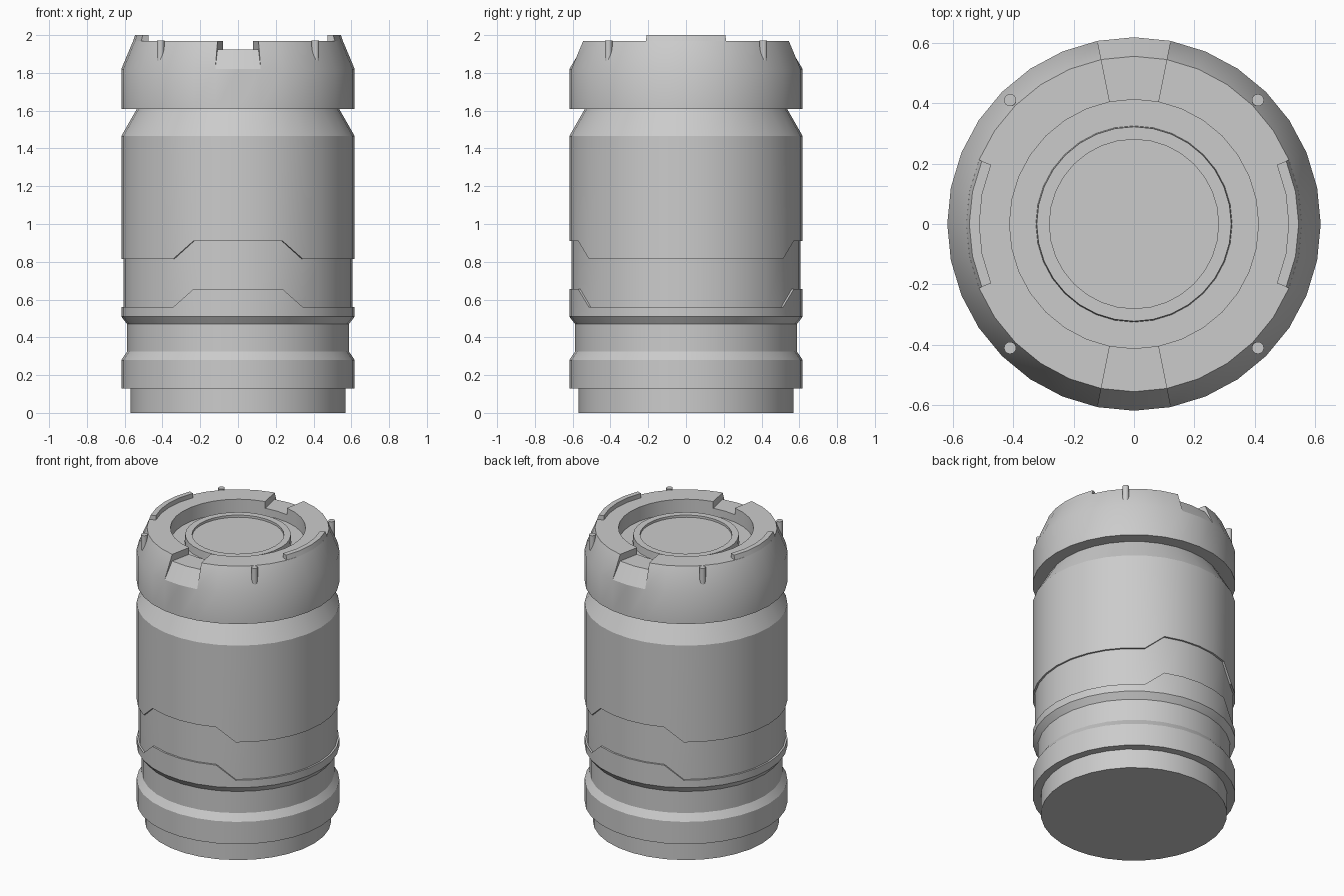
import bpy, bmesh
from math import cos, sin, pi, radians

if "Cube" in bpy.data.objects:
    bpy.data.objects.remove(bpy.data.objects["Cube"])

N = 32
STEP = 2 * pi / N


def finish(name, bm):
    bmesh.ops.remove_doubles(bm, verts=bm.verts, dist=1e-5)
    bmesh.ops.recalc_face_normals(bm, faces=bm.faces)
    me = bpy.data.meshes.new(name)
    bm.to_mesh(me)
    bm.free()
    ob = bpy.data.objects.new(name, me)
    bpy.context.collection.objects.link(ob)
    bpy.ops.object.select_all(action='DESELECT')
    ob.select_set(True)
    bpy.context.view_layer.objects.active = ob
    bpy.ops.object.shade_smooth_by_angle(angle=radians(25))
    return ob


def turned(name, profile, columns):
    """Lathe (r, z, shift) rings; shift is added to z where a column's flag is 1."""
    bm = bmesh.new()
    rings = [[bm.verts.new((r * cos(i * STEP), r * sin(i * STEP), z + dz * flag))
              for i, flag in columns] for r, z, dz in profile]
    n = len(columns)
    for a, b in zip(rings, rings[1:]):
        for k in range(n):
            m = (k + 1) % n
            bm.faces.new((a[k], a[m], b[m], b[k]))
    bm.faces.new(rings[0])
    bm.faces.new(rings[-1])
    return finish(name, bm)


# Columns near the front and back carry the raised step of the belt
belt_columns = [(i, int(abs(i % 16 - 8) <= 2)) for i in range(N)]
body_profile = [
    (0.568, 0, 0), (0.568, 0.13, 0), (0.618, 0.13, 0), (0.618, 0.28, 0),
    (0.587, 0.325, 0), (0.587, 0.47, 0), (0.618, 0.51, 0),
    (0.618, 0.56, 0.095), (0.606, 0.56, 0.095),
    (0.606, 0.815, 0.095), (0.618, 0.815, 0.095),
    (0.618, 1.465, 0), (0.535, 1.61, 0), (0.535, 1.62, 0)]
turned("canister_body", body_profile, belt_columns)

# Cap: doubled columns make the upright walls of the front and back notches
cap_columns = []
for i in range(N):
    k = i % 16
    cap_columns += {7: [(i, 0), (i, 1)], 8: [(i, 1)], 9: [(i, 1), (i, 0)]}.get(k, [(i, 0)])
cap_profile = [
    (0.53, 1.61, 0), (0.618, 1.61, 0), (0.618, 1.82, 0),
    (0.555, 1.97, -0.045), (0.412, 1.97, -0.045), (0.412, 1.875, 0),
    (0.325, 1.875, 0), (0.322, 1.925, 0), (0.28, 1.925, 0), (0.28, 1.91, 0)]
turned("cap", cap_profile, cap_columns)

# Raised curved tabs on the left and right of the rim
for name, start in (("right_tab", -2), ("left_tab", 14)):
    bm = bmesh.new()
    section = [(0.512, 1.96), (0.558, 1.96), (0.545, 2.0), (0.512, 2.0)]
    arcs = [[bm.verts.new((r * cos(i * STEP), r * sin(i * STEP), z)) for r, z in section]
            for i in range(start, start + 5)]
    for a, b in zip(arcs, arcs[1:]):
        for k in range(4):
            m = (k + 1) % 4
            bm.faces.new((a[k], a[m], b[m], b[k]))
    bm.faces.new(arcs[0])
    bm.faces.new(arcs[-1])
    finish(name, bm)

# Four small upright pins on the cap's slope
for sx in (-1, 1):
    for sy in (-1, 1):
        bm = bmesh.new()
        bmesh.ops.create_cone(bm, cap_ends=True, segments=16, radius1=0.02,
                              radius2=0.02, depth=0.11)
        bmesh.ops.translate(bm, verts=bm.verts, vec=(sx * 0.41, sy * 0.41, 1.917))
        finish("cap_pin", bm)
